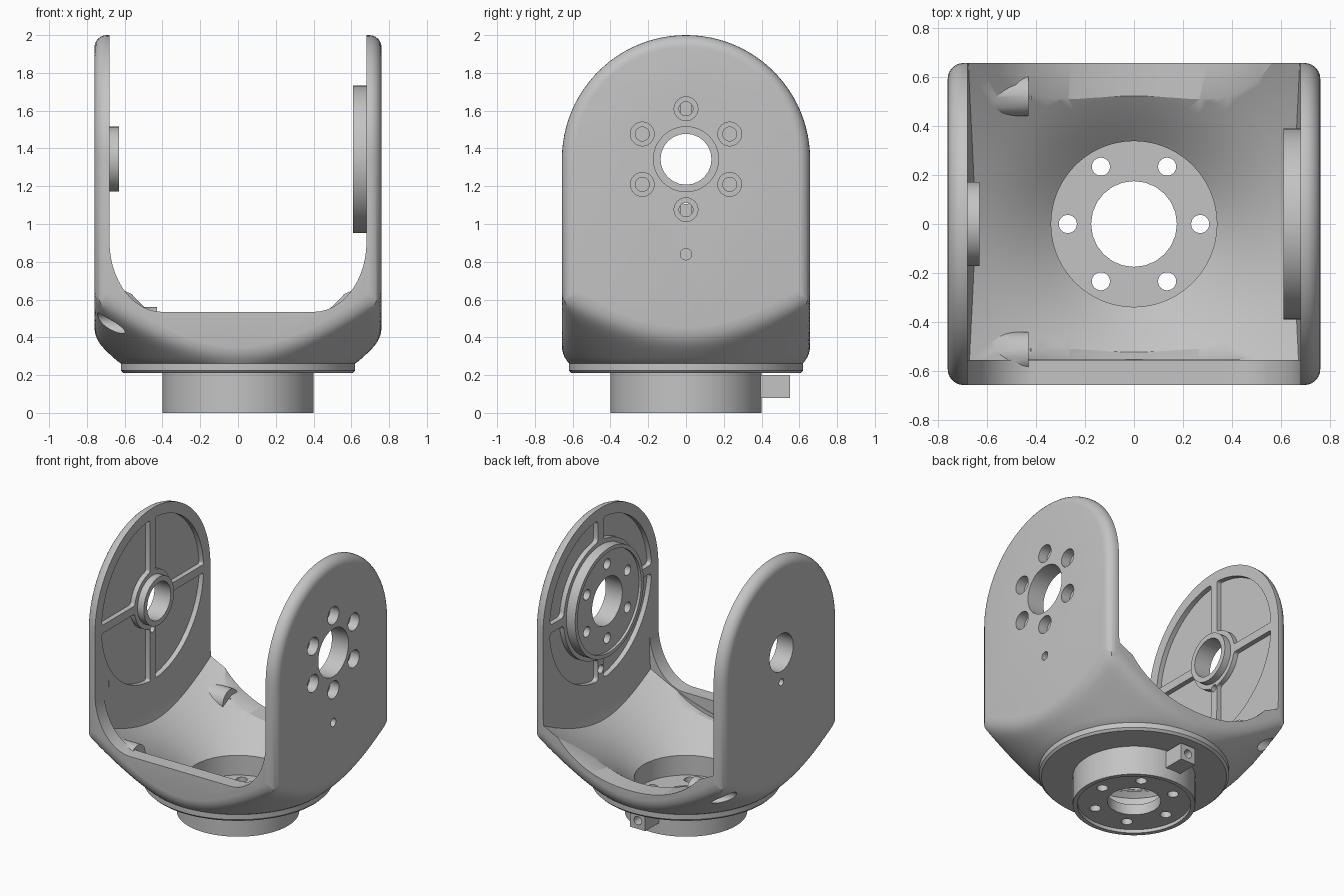
import bpy, bmesh, math

if "Cube" in bpy.data.objects:
    bpy.data.objects.remove(bpy.data.objects["Cube"])

HUB = 1.343   # height of the pivot axis
R = 0.657     # half depth of the arms

metal = bpy.data.materials.new("light grey metal")
metal.diffuse_color = (0.55, 0.55, 0.55, 1)
metal.use_nodes = True
metal.node_tree.nodes["Principled BSDF"].inputs["Base Color"].default_value = metal.diffuse_color


def finish(bm, name):
    bmesh.ops.recalc_face_normals(bm, faces=bm.faces)
    me = bpy.data.meshes.new(name)
    bm.to_mesh(me)
    bm.free()
    me.materials.append(metal)
    ob = bpy.data.objects.new(name, me)
    bpy.context.collection.objects.link(ob)
    return ob


def loft(rings, name, round_edges=0):
    """Closed solid through rings of equal point count."""
    bm = bmesh.new()
    vs = [[bm.verts.new(p) for p in ring] for ring in rings]
    n = len(vs[0])
    for a, b in zip(vs, vs[1:]):
        for i in range(n):
            bm.faces.new((a[i], a[(i + 1) % n], b[(i + 1) % n], b[i]))
    bm.faces.new(vs[0])
    bm.faces.new(vs[-1])
    if round_edges:
        bmesh.ops.recalc_face_normals(bm, faces=bm.faces)
        sharp = [e for e in bm.edges if e.calc_face_angle() > 0.8
                 and abs(e.verts[0].co.x - e.verts[1].co.x) > 0.05]
        bmesh.ops.bevel(bm, geom=sharp, offset=round_edges, segments=4,
                        profile=0.5, affect="EDGES", clamp_overlap=True)
    return finish(bm, name)


def prism(points, axis, lo, hi, name, round_edges=0):
    """Outline extruded along x (points y,z), y (points x,z) or z (points x,y)."""
    put = {"x": lambda p, t: (t, p[0], p[1]),
           "y": lambda p, t: (p[0], t, p[1]),
           "z": lambda p, t: (p[0], p[1], t)}[axis]
    return loft([[put(p, t) for p in points] for t in (lo, hi)], name, round_edges)


def circle(c, r, n=48):
    return [(c[0] + r * math.cos(2 * math.pi * i / n),
             c[1] + r * math.sin(2 * math.pi * i / n)) for i in range(n)]


def rod(axis, c, r, lo, hi, n=48):
    return prism(circle(c, r, n), axis, lo, hi, "rod")


def revolve(profile, name, n=128):
    return loft([[(x, y, z) for x, y in circle((0, 0), r, n)] for r, z in profile], name)


def combine(a, b, op):
    m = a.modifiers.new("join", "BOOLEAN")
    m.operation, m.solver, m.object = op, "EXACT", b
    bpy.context.view_layer.objects.active = a
    bpy.ops.object.modifier_apply(modifier=m.name)
    bpy.data.objects.remove(b, do_unlink=True)


def cut(b):
    combine(body, b, "DIFFERENCE")


def add(b):
    combine(body, b, "UNION")


def arch(x, inset):
    r = R - inset
    pts = [(x, r * math.cos(math.pi * i / 48), HUB + r * math.sin(math.pi * i / 48))
           for i in range(49)]
    return pts + [(x, -r, 0.15), (x, r, 0.15)]


def u_outline(flat, low, height, power, wide=0.68):
    """U opening: flat floor, curved corners, straight walls."""
    side = []
    for i in range(25):
        t = math.sin(math.pi / 2 * i / 24)
        side.append((flat + (wide - flat) * t,
                     low + height * (1 - math.sqrt(max(0, 1 - t ** power)))))
    side.append((wide, 2.3))
    left = [(-x, z) for x, z in reversed(side)]
    return (left if flat else left[:-1]) + side


def belly_ring(z, r, power=24, n=192):
    """Rectangle blended softly with a circle of radius r."""
    ring = []
    for i in range(n):
        a = 2 * math.pi * i / n
        c, s = math.cos(a), math.sin(a)
        box = min(0.763 / max(abs(c), 1e-6), (R + 0.003) / max(abs(s), 1e-6))
        d = (box ** -power + r ** -power) ** (-1 / power)
        ring.append((d * c, d * s, z))
    return ring


# Arched block with rounded outer rims
rim = 0.065
steps = [(0.76 - rim * (1 - math.sin(a)), rim * (1 - math.cos(a)))
         for a in [math.pi / 2 * i / 6 for i in range(7)]]
body = loft([arch(-x, d) for x, d in reversed(steps)] + [arch(x, d) for x, d in steps],
            "bracket_body")

# Opening between the arms: higher lip in front, dished rim at the back
cut(prism(u_outline(0.4, 0.535, 0.37, 2), "y", -1, -0.5, "front_opening"))
cut(prism(u_outline(0, 0.4, 0.55, 2.2), "y", -0.552, 1, "main_opening"))

# Smooth bowl hollowed between the arms
hollow = revolve([(0.335, 0.24), (0.36, 0.262), (0.43, 0.325), (0.52, 0.398), (0.59, 0.447),
                  (0.655, 0.49), (0.76, 0.558), (0.86, 0.625), (1.05, 0.76), (1.05, 1.0)],
                 "bowl_hollow")
combine(hollow, prism(u_outline(0.48, 0.2, 0.6, 2, 0.679), "y", -0.555, 1.2, "limits"),
        "INTERSECT")
cut(hollow)

# Screw bosses in the left corners
for s in (-1, 1):
    add(rod("x", (s * 0.525, 0.475), 0.085, -0.74, -0.43))

# Softly rounded conical underside with a base flange
flange = [(0.605, 0.21), (0.62, 0.225), (0.62, 0.262)]
rings = [[(x, y, z) for x, y in circle((0, 0), r, 192)] for r, z in flange]
for i in range(31):
    z = 0.275 + 0.02 * i
    rings.append(belly_ring(z, 0.655 + (z - 0.288) * 1.15))
rings.append(belly_ring(2.2, 3))
combine(body, loft(rings, "underside"), "INTERSECT")
for s in (-1, 1):
    cut(rod("x", (s * 0.525, 0.475), 0.055, -1, -0.55, 32))
    cut(rod("x", (s * 0.525, 0.475), 0.025, -0.6, -0.42, 24))

# Base collar with cable tab
add(rod("z", (0, 0), 0.4, 0, 0.235, 96))
add(prism([(-0.06, 0.3), (0.06, 0.3), (0.06, 0.55), (-0.06, 0.55)], "z", 0.08, 0.2, "tab"))
cut(rod("y", (0, 0.14), 0.03, 0.42, 0.7, 24))
cut(rod("z", (0, 0), 0.338, 0.1, 0.4, 96))
cut(rod("z", (0, 0), 0.37, -0.1, 0.025, 96))
cut(rod("z", (0, 0), 0.175, -0.1, 0.3, 24))
for k in range(6):
    a = math.radians(60 * k)
    cut(rod("z", (0.27 * math.cos(a), 0.27 * math.sin(a)), 0.037, -0.1, 0.3, 24))


# Quarter pockets on the inner faces, leaving cross ribs
def pocket(r0, r1, quarter, lo, hi):
    pts = []
    for r, order in ((r1, range(17)), (r0, range(16, -1, -1))):
        off = math.asin(0.03 / r)
        for i in order:
            a = off + (math.pi / 2 - 2 * off) * i / 16 + quarter * math.pi / 2
            pts.append((r * math.cos(a), HUB + r * math.sin(a)))
    cut(prism(pts, "x", lo, hi, "pocket", 0.03))


for q in range(4):
    pocket(0.205, 0.58, q, -0.715, -0.6)
    pocket(0.42, 0.58, q, 0.6, 0.715)

# Left bearing boss
add(rod("x", (0, HUB), 0.172, -0.70, -0.63))
cut(rod("x", (0, HUB), 0.135, -1, -0.5, 24))
cut(rod("x", (0, 1.13), 0.025, -1, -0.5, 24))

# Right motor flange with counterbored bolt holes
add(rod("x", (0, HUB), 0.39, 0.61, 0.70, 96))
cut(rod("x", (0, HUB), 0.362, 0.5, 0.628, 96))
cut(rod("x", (0, HUB), 0.172, 0.5, 1))
cut(rod("x", (0, 0.84), 0.03, 0.5, 1, 24))
for k in range(6):
    a = math.radians(60 * k + 30)
    c = (0.267 * math.cos(a), HUB + 0.267 * math.sin(a))
    cut(rod("x", c, 0.037, 0.5, 1, 24))
    cut(rod("x", c, 0.063, 0.69, 1, 32))

bpy.ops.object.select_all(action="DESELECT")
body.select_set(True)
bpy.context.view_layer.objects.active = body
bpy.ops.object.shade_smooth_by_angle(angle=math.radians(30))
